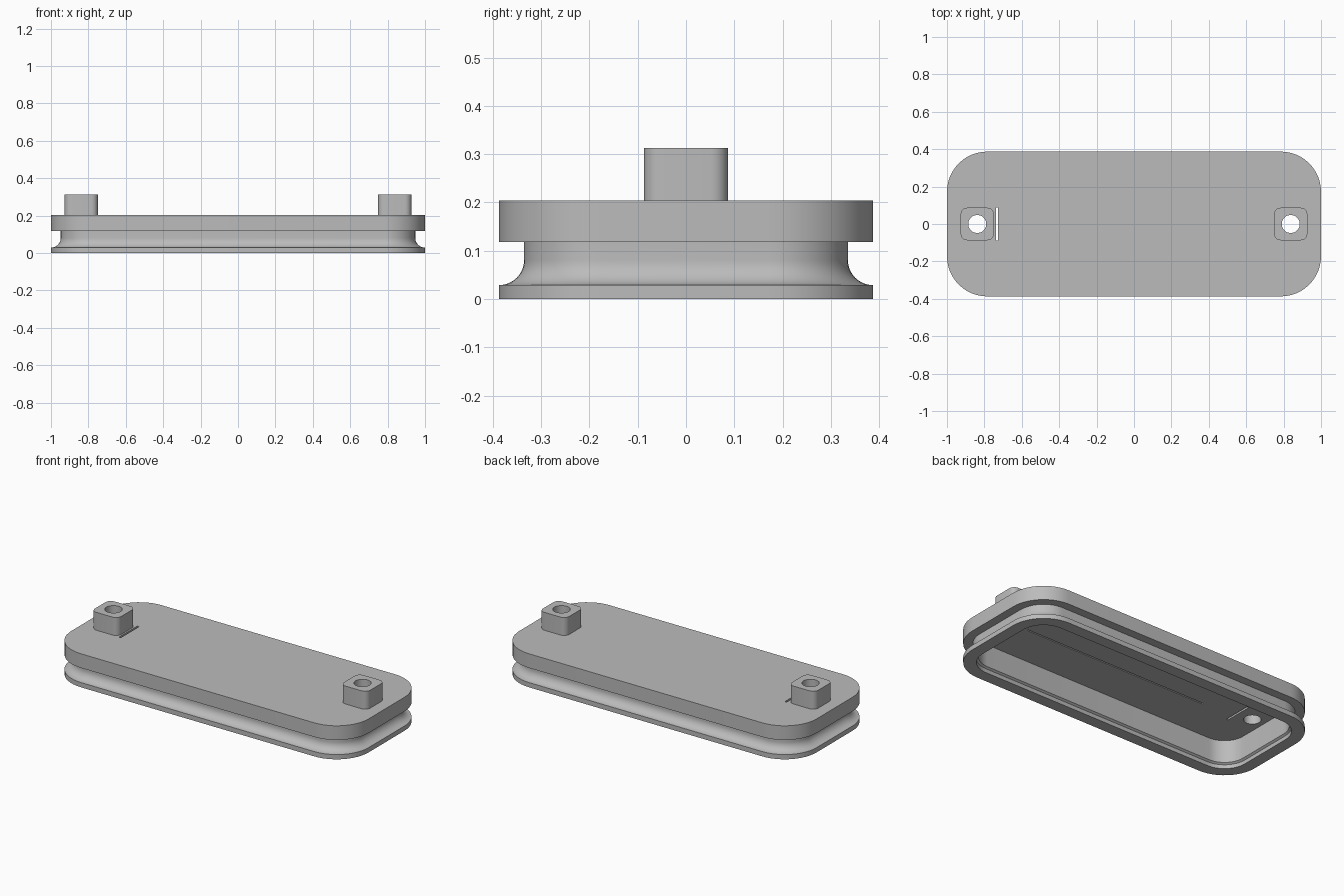
import bpy, bmesh, math

cube = bpy.data.objects.get("Cube")
if cube:
    bpy.data.objects.remove(cube)

grey = bpy.data.materials.new("plain grey")
grey.use_nodes = True
colour = (0.5, 0.5, 0.5, 1)
grey.diffuse_color = colour
grey.node_tree.nodes["Principled BSDF"].inputs["Base Color"].default_value = colour

HALF_X, HALF_Y, CORNER = 1.0, 0.387, 0.215
TOP, CEILING, POST_TOP, POST_X = 0.204, 0.168, 0.313, 0.838


def outline(hx, hy, r, steps):
    """Rounded rectangle, counter-clockwise."""
    pts = []
    for i, (sx, sy) in enumerate([(1, 1), (-1, 1), (-1, -1), (1, -1)]):
        for k in range(steps + 1):
            a = (i + k / steps) * math.pi / 2
            pts.append((sx * (hx - r) + r * math.cos(a),
                        sy * (hy - r) + r * math.sin(a)))
    return pts


def loft(name, hx, hy, r, profile, x=0, y=0, steps=12):
    """Stack inset rounded rectangles along (inset, z) and cap both ends."""
    bm = bmesh.new()
    rings = [[bm.verts.new((px + x, py + y, z))
              for px, py in outline(hx - d, hy - d, r - d, steps)]
             for d, z in profile]
    for low, high in zip(rings, rings[1:]):
        for i in range(len(low)):
            j = (i + 1) % len(low)
            bm.faces.new((low[i], low[j], high[j], high[i]))
    bm.faces.new(rings[0])
    bm.faces.new(rings[-1])
    bmesh.ops.recalc_face_normals(bm, faces=bm.faces)
    mesh = bpy.data.meshes.new(name)
    bm.to_mesh(mesh)
    bm.free()
    obj = bpy.data.objects.new(name, mesh)
    bpy.context.collection.objects.link(obj)
    mesh.materials.append(grey)
    return obj


def finish(obj, cutters):
    """Cut the openings, then smooth the curved faces."""
    bpy.ops.object.select_all(action="DESELECT")
    obj.select_set(True)
    bpy.context.view_layer.objects.active = obj
    for cutter in cutters:
        mod = obj.modifiers.new("cut", "BOOLEAN")
        mod.operation, mod.solver, mod.object = "DIFFERENCE", "EXACT", cutter
        bpy.ops.object.modifier_apply(modifier=mod.name)
    bpy.ops.object.shade_smooth_by_angle(angle=math.radians(30))


# Outer wall: bottom flange, concave sweep, neck, thick top plate
NECK, BEND = 0.052, 0.081
sweep = [(NECK * math.sin(t * math.pi / 20),
          BEND - NECK * math.cos(t * math.pi / 20)) for t in range(11)]
outer = [(0, 0)] + sweep + [(NECK, 0.118), (0, 0.118), (0, TOP)]
# Inside: stepped rim up to the ceiling
inner = [(0.084, CEILING), (0.084, 0.032), (0.072, 0.024), (0.072, 0)]
body = loft("body", HALF_X, HALF_Y, CORNER, inner + outer)

# Through holes, narrow slot and shallow ceiling groove
holes = [loft("hole_cutter", 0.048, 0.048, 0.0479, [(0, -0.1), (0, 0.5)], x=s * POST_X)
         for s in (-1, 1)]
slot = loft("slot_cutter", 0.006, 0.088, 0.001, [(0, 0.1), (0, 0.3)], x=-0.733, steps=1)
groove = loft("groove_cutter", 0.62, 0.004, 0.001, [(0, 0.15), (0, CEILING + 0.006)],
              x=0.1, y=-0.04, steps=1)
finish(body, holes + [slot, groove])

# Square mounting posts with rounded corners
for side, hole in zip((-1, 1), holes):
    post = loft("left_post" if side > 0 else "right_post", 0.089, 0.087, 0.035,
                [(0, TOP - 0.01), (0, POST_TOP)], x=side * POST_X, steps=6)
    finish(post, [hole])

for cutter in holes + [slot, groove]:
    bpy.data.objects.remove(cutter)
